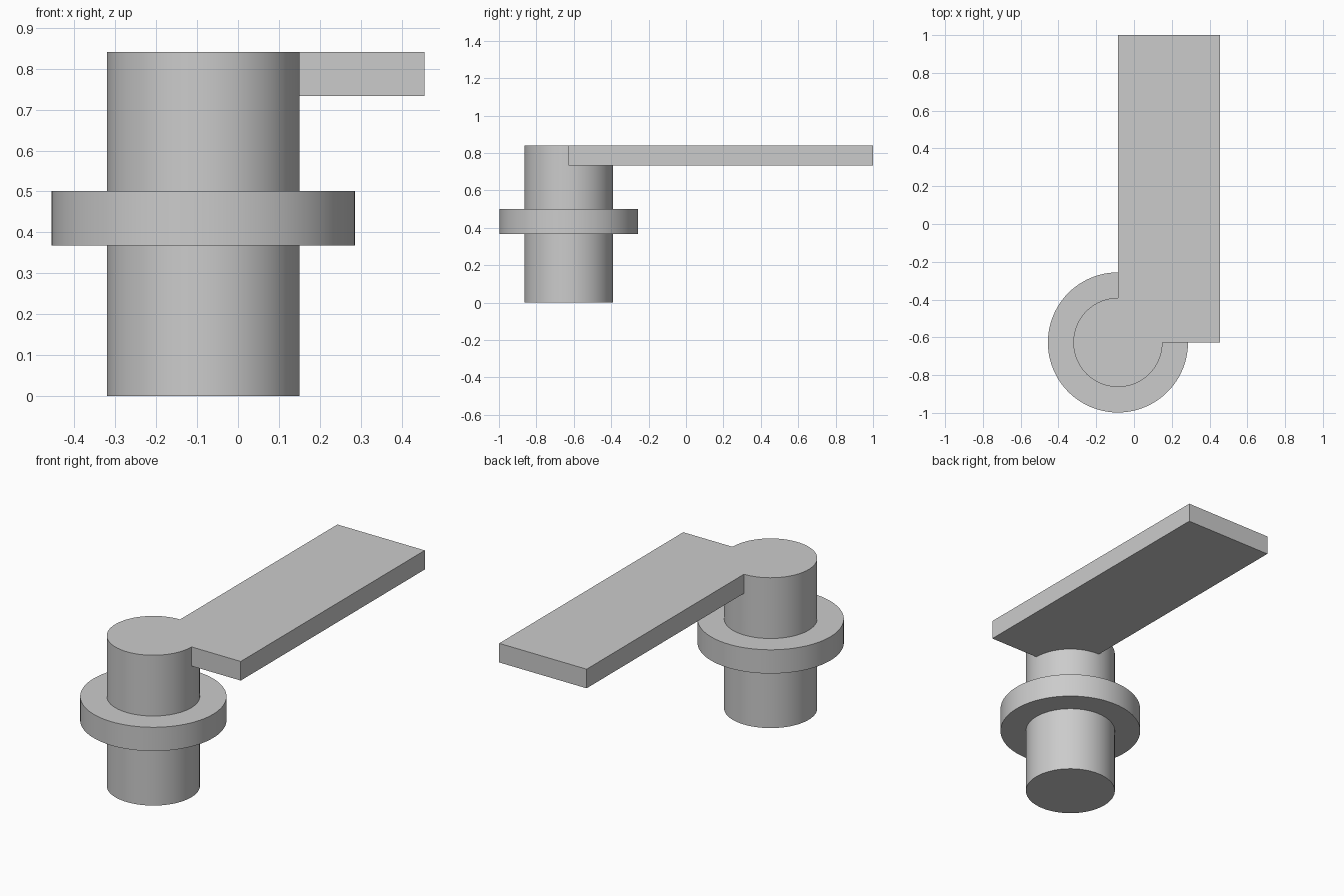
import bpy
import bmesh
import math

cube = bpy.data.objects.get("Cube")
if cube:
    bpy.data.objects.remove(cube, do_unlink=True)

# Main dimensions
AXIS_X, AXIS_Y = -0.085, -0.627
POST_R, COLLAR_R = 0.236, 0.371
COLLAR_LOW, COLLAR_HIGH = 0.368, 0.501
HEIGHT, ARM_LOW = 0.841, 0.734
ARM_RIGHT, ARM_BACK = 0.456, 1.0
SIDES = 96

grey = bpy.data.materials.new("plain grey")
grey.use_nodes = True
grey.diffuse_color = (0.6, 0.6, 0.6, 1)
grey.node_tree.nodes["Principled BSDF"].inputs["Base Color"].default_value = grey.diffuse_color


def make_object(name, bm):
    bmesh.ops.recalc_face_normals(bm, faces=bm.faces)
    mesh = bpy.data.meshes.new(name)
    bm.to_mesh(mesh)
    bm.free()
    mesh.materials.append(grey)
    obj = bpy.data.objects.new(name, mesh)
    bpy.context.collection.objects.link(obj)
    return obj


def lathe(name, profile):
    """Stack rings of (radius, z) and cap both ends."""
    bm = bmesh.new()
    angles = [2 * math.pi * i / SIDES for i in range(SIDES)]
    rings = [[bm.verts.new((AXIS_X + r * math.cos(a), AXIS_Y + r * math.sin(a), z))
              for a in angles] for r, z in profile]
    for low, high in zip(rings, rings[1:]):
        for i in range(SIDES):
            j = (i + 1) % SIDES
            bm.faces.new((low[i], low[j], high[j], high[i]))
    bm.faces.new(rings[0][::-1])
    bm.faces.new(rings[-1])
    return make_object(name, bm)


def box(name, low, high):
    bm = bmesh.new()
    bmesh.ops.create_cube(bm, size=1)
    for v in bm.verts:
        v.co = [b if c > 0 else a for a, b, c in zip(low, high, v.co)]
    return make_object(name, bm)


# Round post with its collar
post = lathe("post_with_collar_and_arm", [
    (POST_R, 0), (POST_R, COLLAR_LOW), (COLLAR_R, COLLAR_LOW),
    (COLLAR_R, COLLAR_HIGH), (POST_R, COLLAR_HIGH), (POST_R, HEIGHT)])

# Flat arm, its corner on the post axis, merged flush with the post top
arm = box("arm", (AXIS_X, AXIS_Y, ARM_LOW), (ARM_RIGHT, ARM_BACK, HEIGHT))
union = post.modifiers.new("join arm", 'BOOLEAN')
union.operation = 'UNION'
union.solver = 'EXACT'
union.object = arm

bpy.ops.object.select_all(action='DESELECT')
post.select_set(True)
bpy.context.view_layer.objects.active = post
bpy.ops.object.modifier_apply(modifier=union.name)
bpy.data.objects.remove(arm, do_unlink=True)

# Smooth round walls, crisp rims
bpy.ops.object.shade_smooth_by_angle(angle=math.radians(30))
